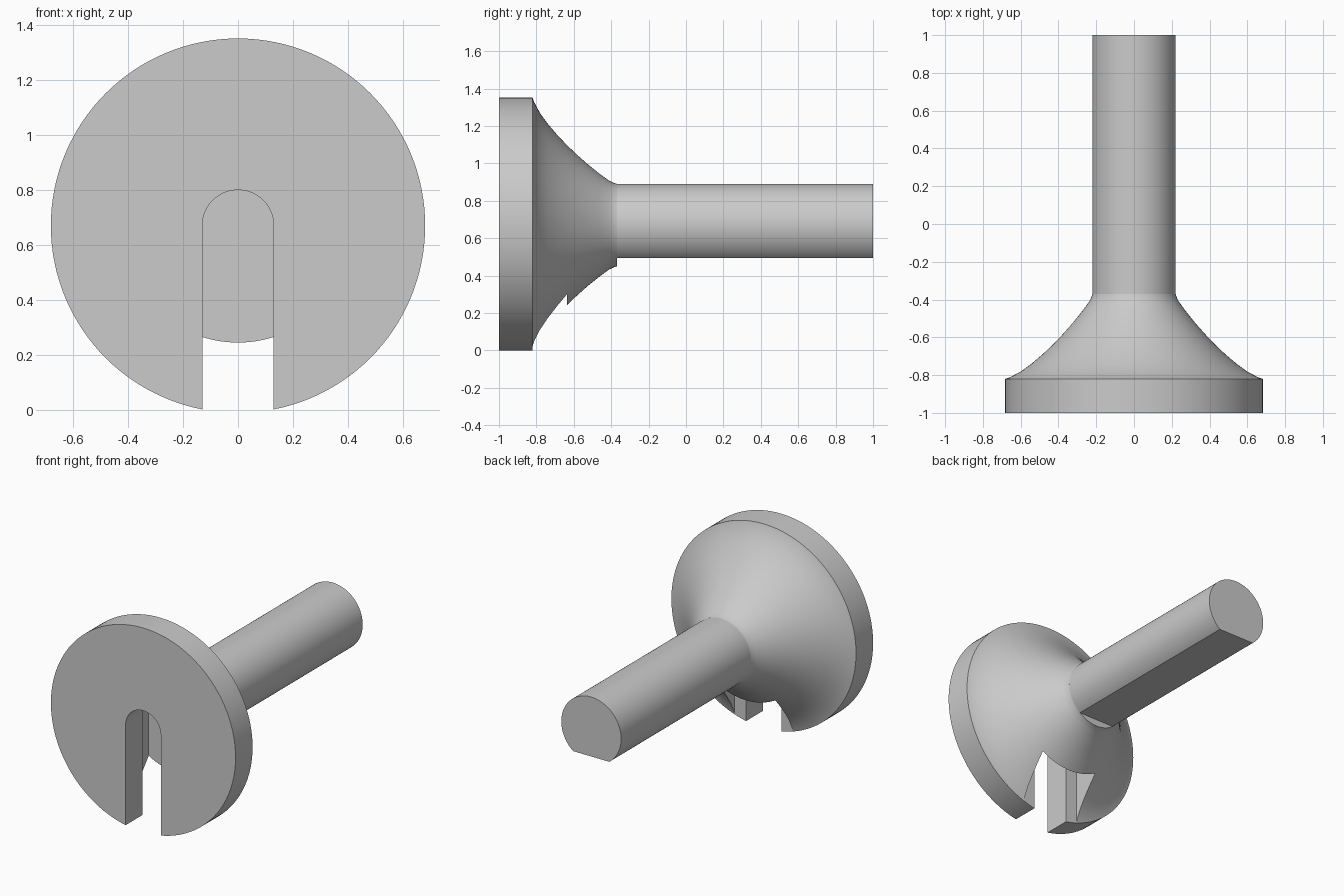
import bpy, bmesh
from math import pi, sin, cos, asin, radians

if "Cube" in bpy.data.objects:
    bpy.data.objects.remove(bpy.data.objects["Cube"])

AXIS_Z = 0.67

grey = bpy.data.materials.new("light grey")
grey.use_nodes = True
colour = (0.595, 0.595, 0.595, 1)
grey.diffuse_color = colour
grey.node_tree.nodes["Principled BSDF"].inputs["Base Color"].default_value = colour


def loft(name, sections):
    """Closed solid through (y, outline) sections; outlines are (x, z) points."""
    bm = bmesh.new()
    rings = [[bm.verts.new((x, y, z)) for x, z in outline] for y, outline in sections]
    bm.faces.new(rings[0])
    bm.faces.new(rings[-1][::-1])
    for near, far in zip(rings, rings[1:]):
        for i in range(len(near)):
            bm.faces.new((near[i - 1], far[i - 1], far[i], near[i]))
    bmesh.ops.recalc_face_normals(bm, faces=bm.faces[:])
    mesh = bpy.data.meshes.new(name)
    bm.to_mesh(mesh)
    bm.free()
    mesh.materials.append(grey)
    obj = bpy.data.objects.new(name, mesh)
    bpy.context.collection.objects.link(obj)
    return obj


def activate(obj):
    bpy.ops.object.select_all(action='DESELECT')
    obj.select_set(True)
    bpy.context.view_layer.objects.active = obj


def arc(radius, start, end, steps):
    angles = [start + (end - start) * i / steps for i in range(steps + 1)]
    return [(radius * cos(a), AXIS_Z + radius * sin(a)) for a in angles]


def circle(radius):
    return arc(radius, 0, 2 * pi, 128)[:-1]


def arch(half_width):
    """Slot outline: round top, open below the head."""
    bottom = -half_width
    return arc(half_width, 0, pi, 32) + [(-half_width, bottom), (half_width, bottom)]


# Flared head: flat disc running back into a concave cone
profile = [
    (-1, 0.682), (-0.82, 0.682), (-0.812, 0.658), (-0.78, 0.598),
    (-0.74, 0.543), (-0.69, 0.484), (-0.635, 0.426), (-0.58, 0.374),
    (-0.52, 0.321), (-0.46, 0.273), (-0.41, 0.237), (-0.385, 0.225), (-0.37, 0.221)]
head = loft("flared_head", [(y, circle(r)) for y, r in profile])

# Stepped slot: narrow through the disc, wider behind it
steps = [(-1.1, 0.13), (-0.82, 0.13), (-0.82, 0.215), (-0.635, 0.215)]
cutter = loft("slot_cutter", [(y, arch(w)) for y, w in steps])
cutter.hide_render = True
activate(head)
slot = head.modifiers.new("slot", 'BOOLEAN')
slot.operation = 'DIFFERENCE'
slot.solver = 'EXACT'
slot.object = cutter
bpy.ops.object.modifier_apply(modifier=slot.name)
bpy.data.objects.remove(cutter)

# Shaft with a flat along its underside
flat = asin(0.176 / 0.221)
outline = arc(0.221, -flat, pi + flat, 80)
shaft = loft("flatted_shaft", [(-0.372, outline), (1, outline)])

for part in (head, shaft):
    activate(part)
    bpy.ops.object.shade_smooth_by_angle(angle=radians(25))
